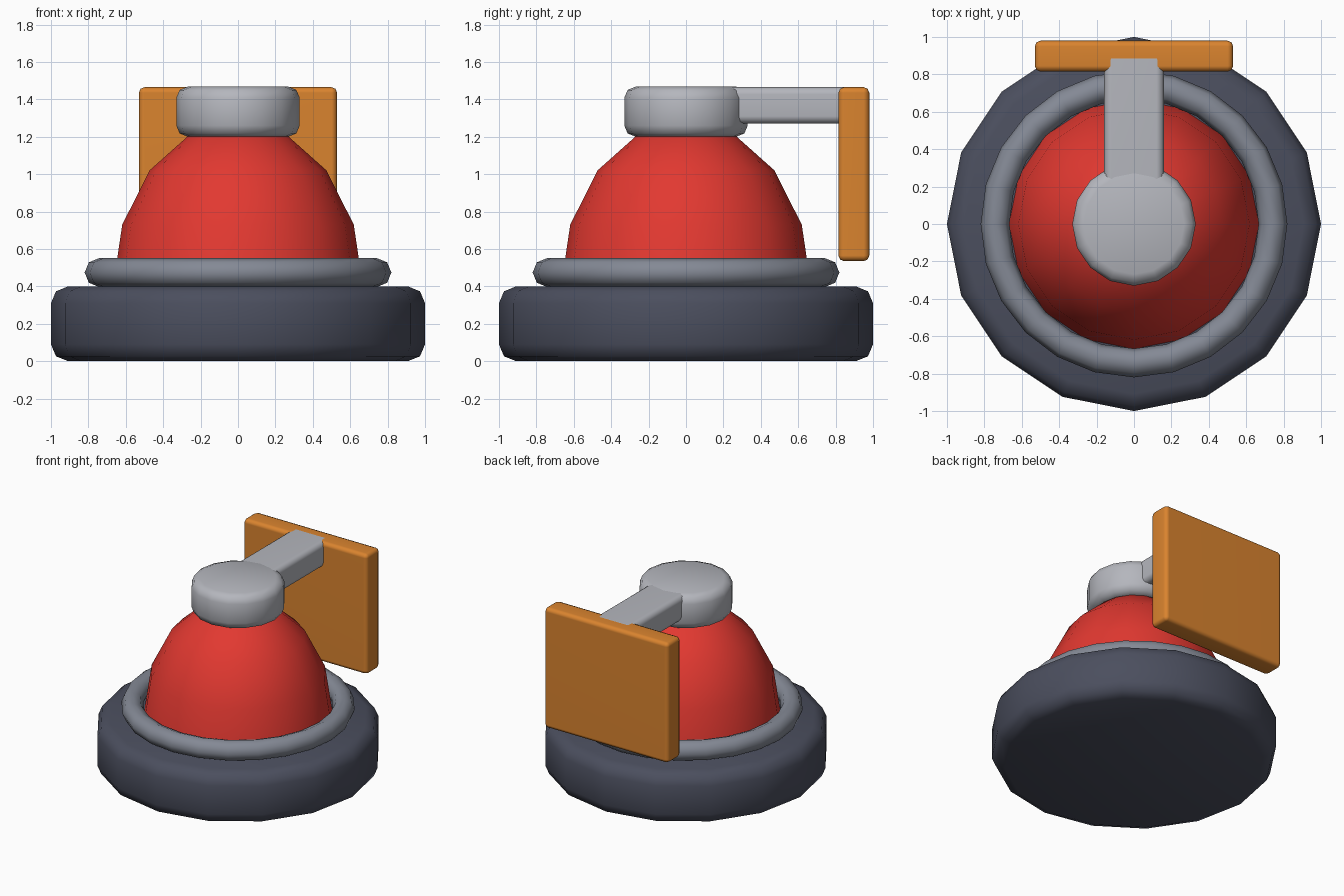
import bpy, bmesh, math

cube = bpy.data.objects.get("Cube")
if cube:
    bpy.data.objects.remove(cube, do_unlink=True)


def material(name, rgb):
    m = bpy.data.materials.new(name)
    m.use_nodes = True
    m.diffuse_color = (*rgb, 1)
    m.node_tree.nodes["Principled BSDF"].inputs["Base Color"].default_value = (*rgb, 1)
    return m


slate = material("dark slate", (0.07, 0.077, 0.112))
steel = material("steel grey", (0.23, 0.25, 0.30))
silver = material("light grey", (0.46, 0.47, 0.51))
red = material("signal red", (0.76, 0.04, 0.03))
orange = material("orange", (0.70, 0.23, 0.028))


def finish(name, mat, bevel=0, angle=60, weighted=False):
    """Name, colour, bevel and smooth the active object."""
    o = bpy.context.object
    o.name = name
    o.data.materials.append(mat)
    bpy.ops.object.transform_apply(location=False, rotation=False, scale=True)
    if bevel:
        b = o.modifiers.new("Bevel", "BEVEL")
        b.width = bevel
        b.segments = 2
        b.limit_method = 'ANGLE'
        b.angle_limit = math.radians(40)
        bpy.ops.object.modifier_apply(modifier="Bevel")
    bpy.ops.object.shade_smooth_by_angle(angle=math.radians(angle))
    if weighted:
        o.modifiers.new("Weighted", "WEIGHTED_NORMAL").keep_sharp = True
    return o


def disc(name, mat, radius, z0, z1, bevel):
    bpy.ops.mesh.primitive_cylinder_add(vertices=16, radius=radius, depth=z1 - z0,
                                        location=(0, 0, (z0 + z1) / 2))
    return finish(name, mat, bevel)


def box(name, mat, lo, hi, bevel):
    bpy.ops.mesh.primitive_cube_add(size=1, location=[(a + b) / 2 for a, b in zip(lo, hi)])
    bpy.context.object.scale = [b - a for a, b in zip(lo, hi)]
    return finish(name, mat, bevel, weighted=True)


# Base and collar ring
disc("base", slate, 1.0, 0, 0.4, 0.09)
bpy.ops.mesh.primitive_torus_add(major_radius=0.743, minor_radius=0.077, major_segments=24,
                                 minor_segments=8, location=(0, 0, 0.474))
finish("collar_ring", steel, angle=80)

# Dome: upper half of a stretched sphere
bpy.ops.mesh.primitive_uv_sphere_add(segments=16, ring_count=8, radius=0.67,
                                     location=(0, 0, 0.387))
dome = bpy.context.object
dome.scale.z = 1.335
bm = bmesh.new()
bm.from_mesh(dome.data)
bmesh.ops.delete(bm, geom=[v for v in bm.verts if v.co.z < -0.01], context='VERTS')
bm.to_mesh(dome.data)
bm.free()
finish("dome", red)

# Cap, arm and hanging panel
disc("cap", silver, 0.33, 1.2, 1.468, 0.06)
box("arm", silver, (-0.16, 0.1, 1.27), (0.16, 0.92, 1.467), 0.04)
box("panel", orange, (-0.53, 0.815, 0.535), (0.53, 0.98, 1.465), 0.03)
